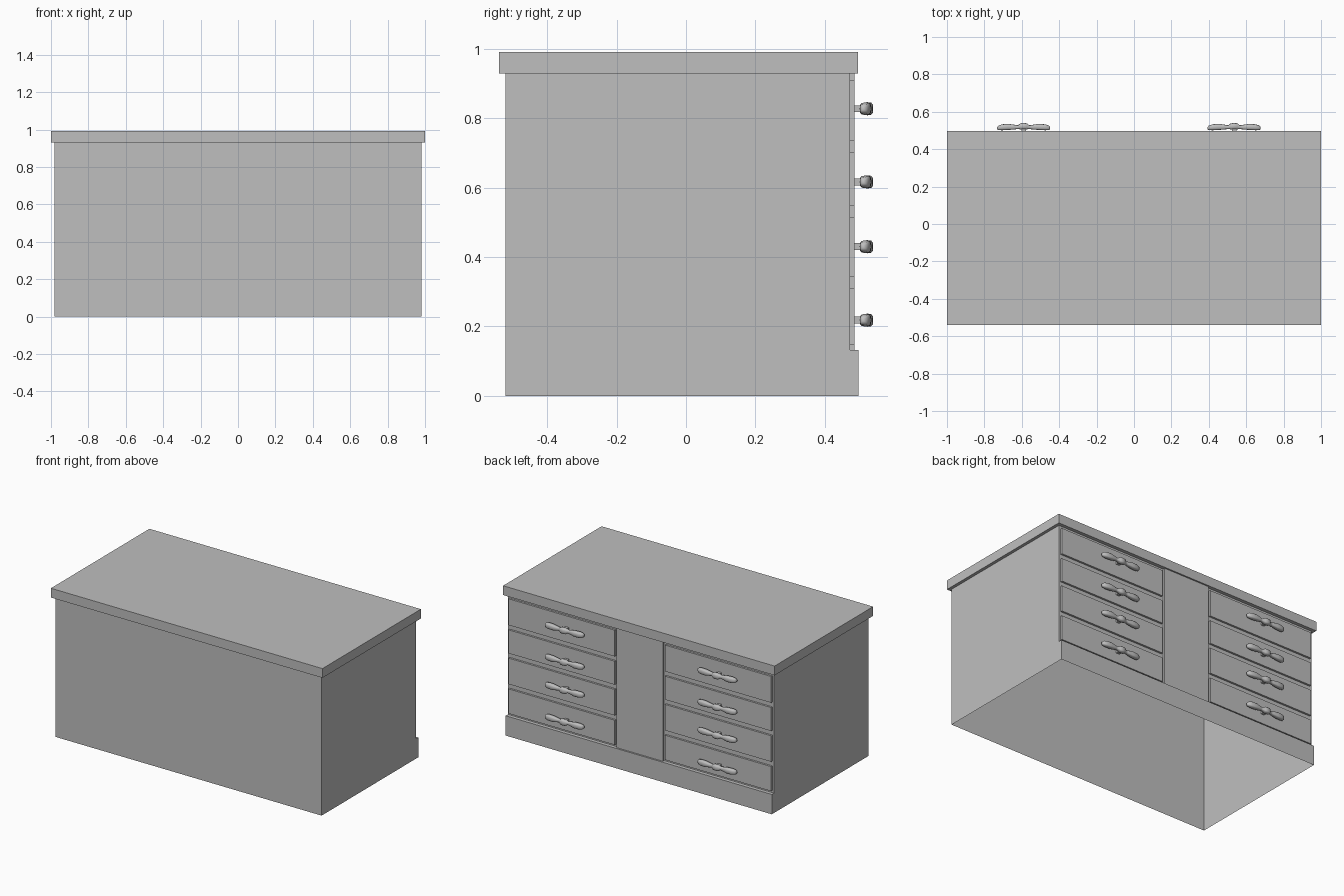
import bpy, bmesh, math
from mathutils import Vector

if "Cube" in bpy.data.objects:
    bpy.data.objects.remove(bpy.data.objects["Cube"], do_unlink=True)

grey = bpy.data.materials.new("plain grey")
grey.use_nodes = True
grey.diffuse_color = (0.52, 0.52, 0.52, 1)
grey.node_tree.nodes["Principled BSDF"].inputs["Base Color"].default_value = (0.52, 0.52, 0.52, 1)


def finish(name, bm):
    mesh = bpy.data.meshes.new(name)
    bmesh.ops.recalc_face_normals(bm, faces=bm.faces)
    bm.to_mesh(mesh)
    bm.free()
    mesh.materials.append(grey)
    obj = bpy.data.objects.new(name, mesh)
    bpy.context.collection.objects.link(obj)
    return obj


def box(name, low, high):
    low, high = Vector(low), Vector(high)
    bm = bmesh.new()
    bmesh.ops.create_cube(bm, size=1)
    for v in bm.verts:
        v.co = (low + high) / 2 + v.co * (high - low)
    return finish(name, bm)


# Cabinet shell: stepped side profile swept across, open underneath
HALF, BACK, PLINTH, BAY, FACE = 0.98, -0.52, 0.497, 0.473, 0.486
BASE, RIM, TOP = 0.132, 0.93, 0.992
profile = [(BACK, 0), (BACK, RIM), (BAY, RIM), (BAY, BASE), (PLINTH, BASE), (PLINTH, 0)]
bm = bmesh.new()
sides = [[bm.verts.new((x, y, z)) for y, z in profile] for x in (-HALF, HALF)]
for side in sides:
    bm.faces.new(side)
for i in range(len(profile) - 1):
    bm.faces.new((sides[0][i], sides[0][i + 1], sides[1][i + 1], sides[1][i]))
finish("cabinet_shell", bm)

# Worktop and the plain panel between the drawer stacks
box("worktop", (-1, -0.54, RIM), (1, 0.496, TOP))
box("centre_panel", (-0.17, BAY, BASE), (0.17, FACE, RIM))

# Handle: rounded bar with two long lobes and a middle bead
# stations: distance from middle, half depth, half height, outward centre
half_bar = [(0, .017, .019, .523), (.018, .016, .018, .522), (.03, .010, .010, .518),
            (.045, .012, .012, .518), (.08, .016, .018, .519), (.115, .016, .018, .517),
            (.135, .012, .014, .514), (.142, .006, .007, .512)]
stations = [(-d, a, b, y) for d, a, b, y in reversed(half_bar[1:])] + half_bar


def handle(name, x, z):
    bm = bmesh.new()
    rings = []
    for d, a, b, y in stations:
        ring = []
        for k in range(12):
            t = math.tau * k / 12
            c, s = math.cos(t), math.sin(t)
            # Squared-off oval section
            ring.append(bm.verts.new((x + d, y + a * math.copysign(abs(c) ** .6, c),
                                      z + b * math.copysign(abs(s) ** .6, s))))
        rings.append(ring)
    for r, q in zip(rings, rings[1:]):
        for k in range(12):
            bm.faces.new((r[k], r[k - 1], q[k - 1], q[k]))
    bm.faces.new(rings[0])
    bm.faces.new(rings[-1])
    obj = finish(name, bm)
    for f in obj.data.polygons:
        f.use_smooth = True
    box(name + "_stalk", (x - .012, FACE - .004, z - .01), (x + .012, .515, z + .01))


# Two stacks of four drawers, each with a handle
rows = [(.146, .31, .218), (.342, .515, .43), (.547, .703, .617), (.735, .91, .828)]
for label, inner, outer, grip in (("left", .185, .968, .535), ("right", -.185, -.968, -.59)):
    for n, (low, high, z) in enumerate(rows, 1):
        box(f"{label}_drawer_{n}", (min(inner, outer), BAY, low), (max(inner, outer), FACE, high))
        handle(f"{label}_handle_{n}", grip, z)
